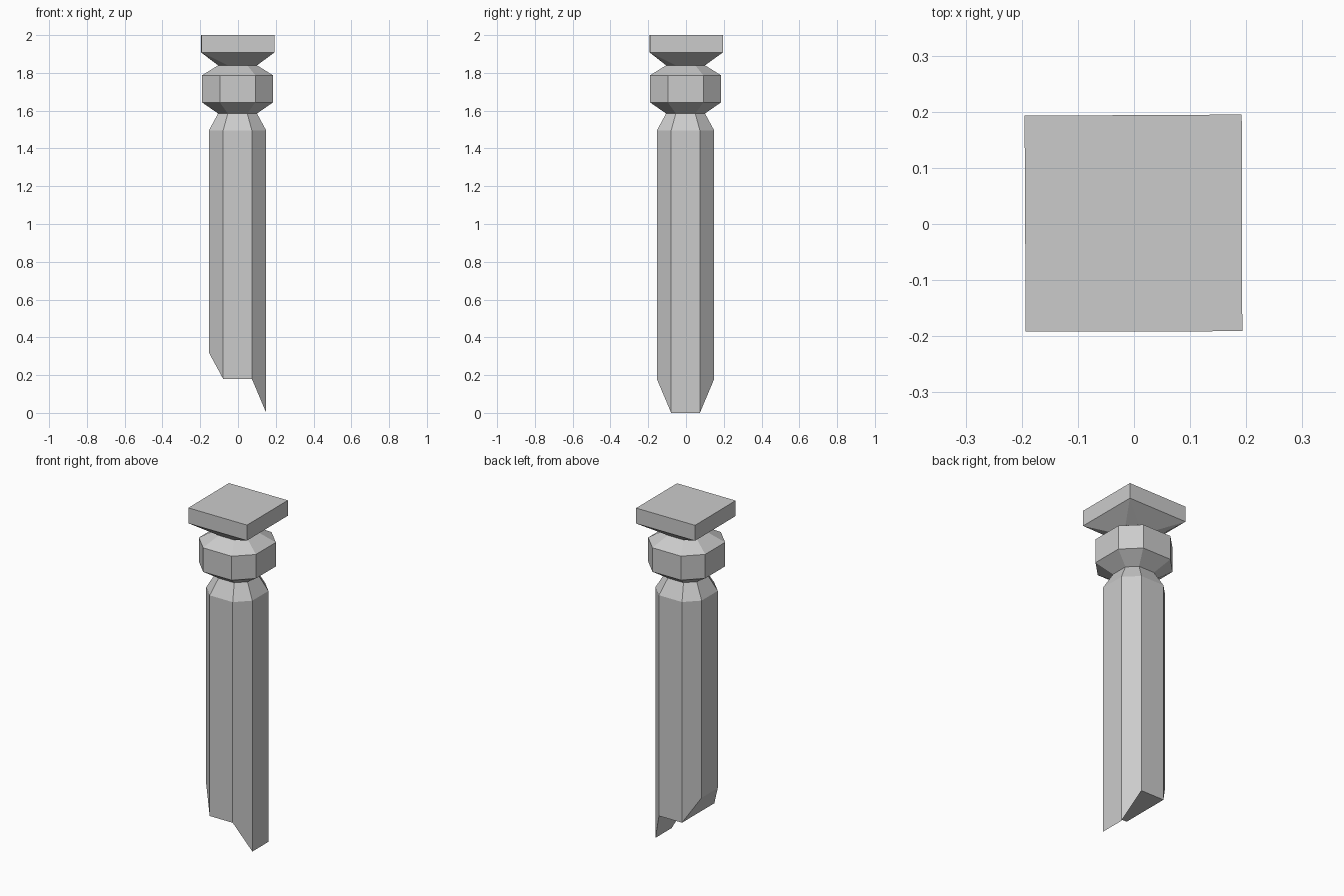
import bpy, bmesh

if "Cube" in bpy.data.objects:
    bpy.data.objects.remove(bpy.data.objects["Cube"])

OFF = -0.0025  # slight off-centre lean of the stone


def octagon(r, z):
    # chamfered square ring; z is a height or a function of the local x
    h = r / 2
    pts = [(h, -r), (r, -h), (r, h), (h, r), (-h, r), (-r, h), (-r, -h), (-h, -r)]
    f = z if callable(z) else (lambda i: z)
    return [(x + OFF, y + OFF, f(i)) for i, (x, y) in enumerate(pts)]


def build(name, rings, extra=()):
    # rings of 8 points are bridged with quads; extra lists closing faces
    bm = bmesh.new()
    vs = [bm.verts.new(p) for ring in rings for p in ring]
    for k in range(len(rings) - 1):
        a, b = 8 * k, 8 * k + 8
        for i in range(8):
            j = (i + 1) % 8
            bm.faces.new([vs[n] for n in (a + i, a + j, b + j, b + i)])
    for f in extra:
        bm.faces.new([vs[n] for n in f])
    bmesh.ops.remove_doubles(bm, verts=bm.verts, dist=1e-4)
    bmesh.ops.dissolve_degenerate(bm, edges=bm.edges, dist=1e-4)
    bm.normal_update()
    me = bpy.data.meshes.new(name)
    bm.to_mesh(me)
    bm.free()
    ob = bpy.data.objects.new(name, me)
    bpy.context.collection.objects.link(ob)
    return ob


# Shaft: eight sides, broken bottom falling to a spike at +x
broken = [0.18, 0.0, 0.0, 0.18, 0.18, 0.32, 0.32, 0.18]
build("shaft",
      [octagon(0.152, lambda i: broken[i]), octagon(0.152, 1.495), octagon(0.103, 1.585)],
      [(0, 3, 2, 1), (7, 4, 3, 0), (6, 5, 4, 7)])

# Collar: bevelled octagonal ring
build("collar", [octagon(0.103, 1.585), octagon(0.188, 1.644),
                 octagon(0.188, 1.787), octagon(0.103, 1.84)])

# Capital: square slab flaring out of the octagonal neck (corners shared in pairs)
corners = [(0.193, -0.191), (0.192, 0.195), (-0.195, 0.193), (-0.193, -0.192)]
square = lambda z: [(*corners[i // 2], z) for i in range(8)]
bm_obj = build("capital", [octagon(0.103, 1.84), square(1.908), square(2.0)],
               [(16, 18, 20, 22)])
